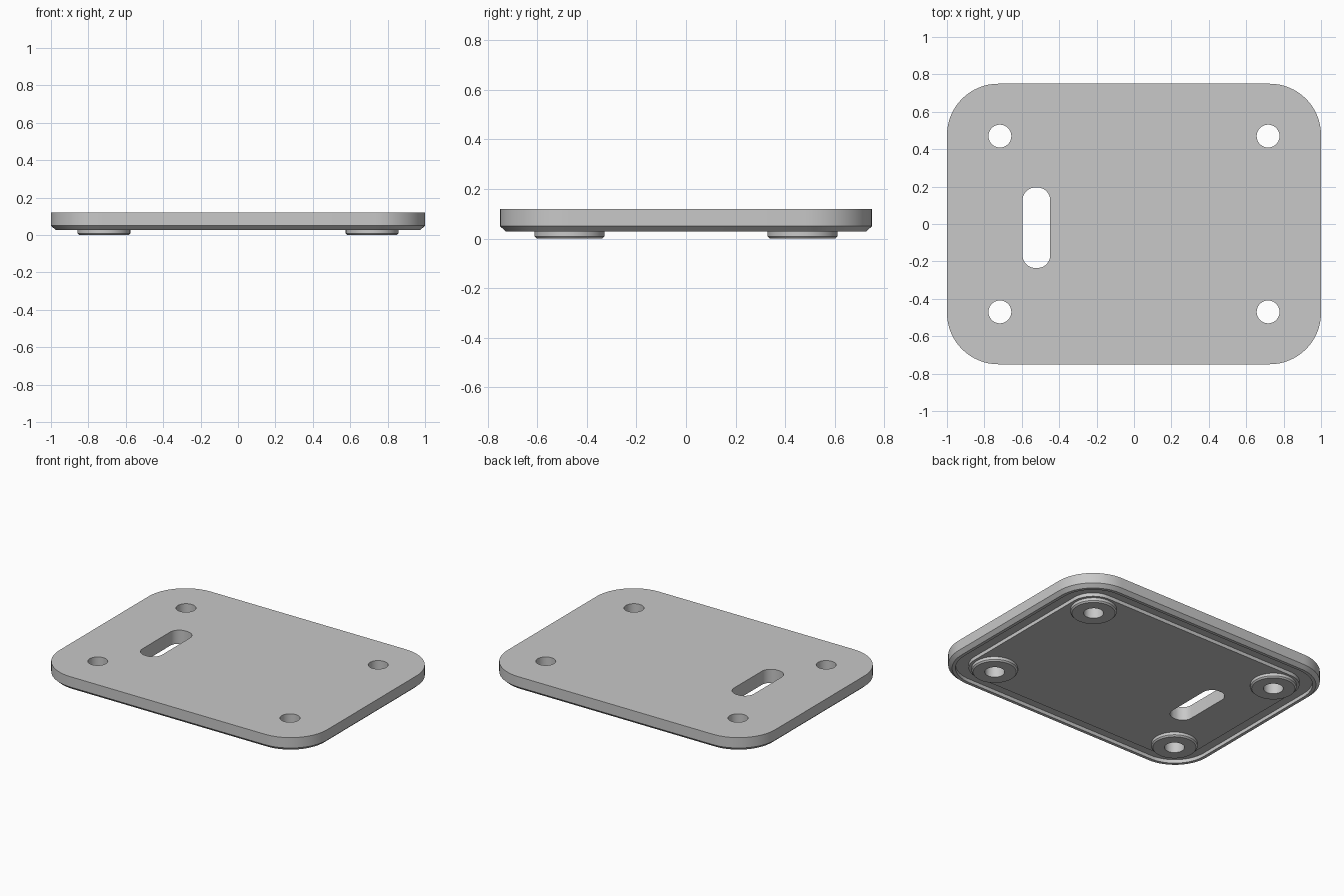
import bpy, bmesh
from math import cos, sin, pi, radians

cube = bpy.data.objects.get("Cube")
if cube:
    bpy.data.objects.remove(cube, do_unlink=True)

grey = bpy.data.materials.new("plain_grey")
grey.use_nodes = True
colour = (0.58, 0.58, 0.58, 1)
grey.diffuse_color = colour
grey.node_tree.nodes["Principled BSDF"].inputs["Base Color"].default_value = colour


def outline(hx, hy, r, steps=16):
    """Rounded rectangle, anticlockwise."""
    pts = []
    for q, (sx, sy) in enumerate([(1, 1), (-1, 1), (-1, -1), (1, -1)]):
        for i in range(steps + 1):
            a = (q + i / steps) * pi / 2
            pts.append((sx * (hx - r) + r * cos(a), sy * (hy - r) + r * sin(a)))
    return pts


def loft(name, rings, at=(0, 0)):
    """Solid through rounded-rectangle rings (half x, half y, radius, z), top to bottom."""
    bm = bmesh.new()
    loops = [[bm.verts.new((x + at[0], y + at[1], z)) for x, y in outline(hx, hy, r)]
             for hx, hy, r, z in rings]
    n = len(loops[0])
    for a, b in zip(loops, loops[1:]):
        for i in range(n):
            j = (i + 1) % n
            bm.faces.new((a[i], b[i], b[j], a[j]))
    bm.faces.new(loops[0])
    bm.faces.new(loops[-1][::-1])
    bmesh.ops.remove_doubles(bm, verts=bm.verts, dist=1e-5)
    bmesh.ops.recalc_face_normals(bm, faces=bm.faces)
    mesh = bpy.data.meshes.new(name)
    bm.to_mesh(mesh)
    bm.free()
    mesh.materials.append(grey)
    ob = bpy.data.objects.new(name, mesh)
    bpy.context.collection.objects.link(ob)
    return ob


def combine(target, tool, operation):
    tool.hide_render = True
    mod = target.modifiers.new("cut", 'BOOLEAN')
    mod.operation, mod.solver, mod.object = operation, 'EXACT', tool
    bpy.context.view_layer.objects.active = target
    bpy.ops.object.modifier_apply(modifier=mod.name)
    bpy.data.objects.remove(tool, do_unlink=True)


def inset_ring(d, z):
    """Plate outline moved inward by d."""
    return (1 - d, 0.75 - d, 0.275 - d, z)


def disc(r, z):
    return (r, r, r, z)


# Plate: straight side, bottom chamfer, narrow rim, gasket groove, centre panel
plate = loft("base_plate", [
    inset_ring(0, 0.12), inset_ring(0, 0.05), inset_ring(0.024, 0.028),
    inset_ring(0.045, 0.028), inset_ring(0.045, 0.052),
    inset_ring(0.125, 0.052), inset_ring(0.125, 0.028)])

# Round feet under the corners, each with a through hole
corners = [(sx * 0.717, sy * 0.47) for sx in (-1, 1) for sy in (-1, 1)]
for c in corners:
    foot = loft("foot", [disc(0.141, 0.075), disc(0.141, 0.009), disc(0.132, 0)], c)
    combine(plate, foot, 'UNION')
for c in corners:
    combine(plate, loft("screw_hole", [disc(0.061, 0.2), disc(0.061, -0.1)], c), 'DIFFERENCE')

# Long slot
slot = loft("slot", [(0.074, 0.215, 0.068, 0.2), (0.074, 0.215, 0.068, -0.1)], (-0.522, -0.02))
combine(plate, slot, 'DIFFERENCE')

bpy.ops.object.select_all(action='DESELECT')
plate.select_set(True)
bpy.context.view_layer.objects.active = plate
bpy.ops.object.shade_smooth_by_angle(angle=radians(25))
